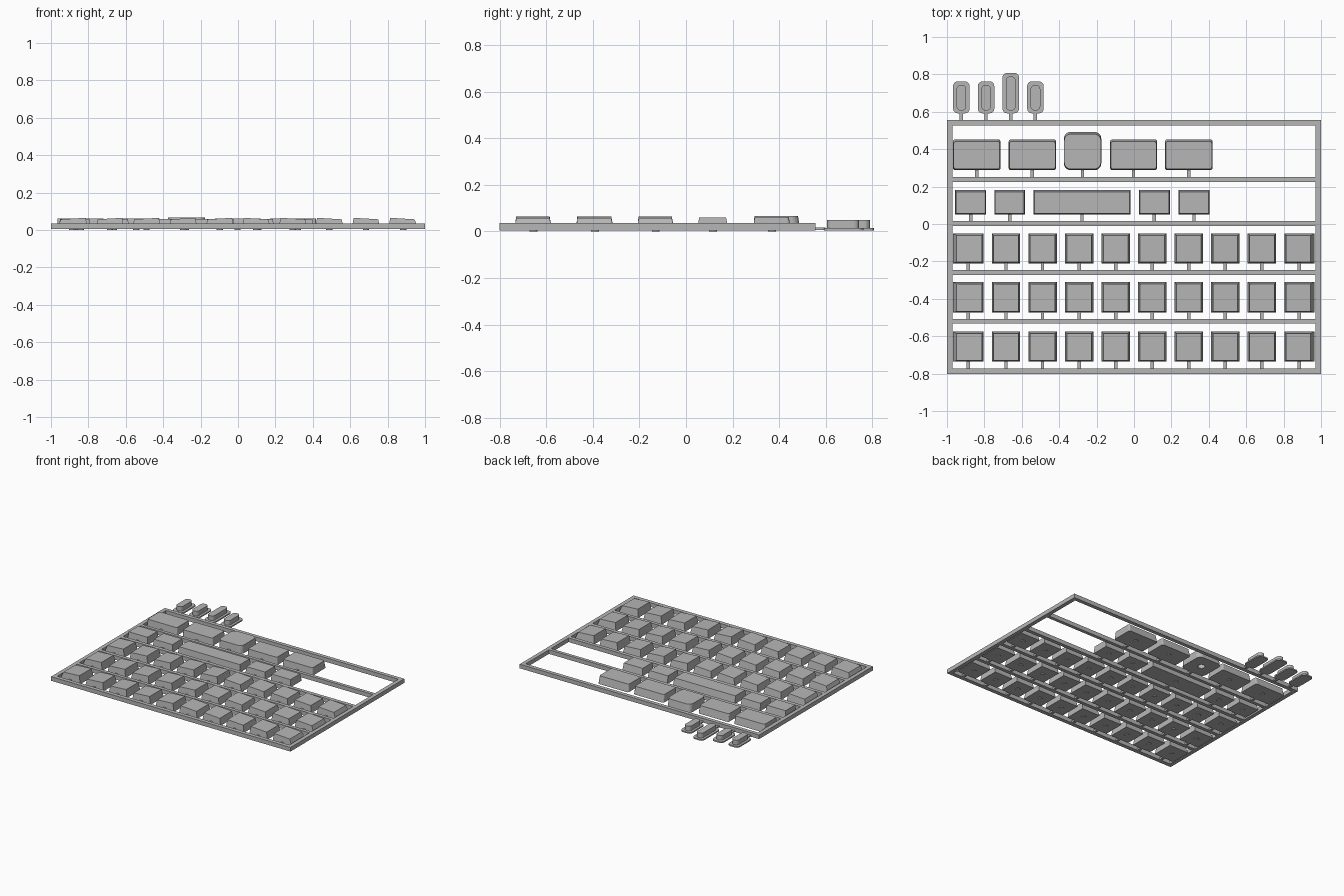
import bpy, bmesh, math

old = bpy.data.objects.get("Cube")
if old:
    bpy.data.objects.remove(old, do_unlink=True)

grey = bpy.data.materials.new("moulded_grey")
grey.use_nodes = True
COLOUR = (0.47, 0.47, 0.47, 1)
grey.diffuse_color = COLOUR
grey.node_tree.nodes["Principled BSDF"].inputs["Base Color"].default_value = COLOUR

BASE, FRAME_TOP = 0.005, 0.036


def finish(bm, name):
    bmesh.ops.recalc_face_normals(bm, faces=bm.faces)
    mesh = bpy.data.meshes.new(name)
    bm.to_mesh(mesh)
    bm.free()
    mesh.materials.append(grey)
    obj = bpy.data.objects.new(name, mesh)
    bpy.context.collection.objects.link(obj)
    return obj


def outline(x0, x1, y0, y1, r, steps=5):
    """Rounded rectangle, or a plain one when r is zero."""
    if r == 0:
        return [(x0, y0), (x1, y0), (x1, y1), (x0, y1)]
    corners = [(x0 + r, y0 + r, 2), (x1 - r, y0 + r, 3),
               (x1 - r, y1 - r, 0), (x0 + r, y1 - r, 1)]
    points = []
    for cx, cy, quarter in corners:
        for i in range(steps + 1):
            a = (quarter + i / steps) * math.pi / 2
            points.append((cx + r * math.cos(a), cy + r * math.sin(a)))
    return points


def add_loft(bm, rings):
    """Closed solid through rings of (x0, x1, y0, y1, radius, z left, z right)."""
    loops = []
    for x0, x1, y0, y1, r, za, zb in rings:
        loops.append([bm.verts.new((x, y, za + (zb - za) * (x - x0) / (x1 - x0)))
                      for x, y in outline(x0, x1, y0, y1, r)])
    n = len(loops[0])
    for low, high in zip(loops, loops[1:]):
        for i in range(n):
            j = (i + 1) % n
            bm.faces.new((low[i], low[j], high[j], high[i]))
    bm.faces.new(loops[0][::-1])
    bm.faces.new(loops[-1])


def add_box(bm, x0, x1, y0, y1, z0, z1):
    add_loft(bm, [(x0, x1, y0, y1, 0, z, z) for z in (z0, z1)])


def add_nub(bm, x, y):
    ret = bmesh.ops.create_cone(bm, cap_ends=True, segments=16, radius1=0.017,
                                radius2=0.017, depth=0.006)
    bmesh.ops.translate(bm, verts=ret["verts"], vec=(x, y, 0.003))


def key(name, x0, x1, y0, y1, za, zb, rail, taper=(0.01, 0.01), r=0, nub=True):
    """Key cap, its moulding nub underneath and the sprue to the rail in front."""
    bm = bmesh.new()
    add_loft(bm, [(x0, x1, y0, y1, r, BASE, BASE),
                  (x0 + taper[0], x1 - taper[1], y0 + 0.006, y1 - 0.011, r, za, zb)])
    cx = (x0 + x1) / 2
    if nub:
        add_nub(bm, cx, (y0 + y1) / 2)
    add_box(bm, cx - 0.009, cx + 0.009, rail, y0 + 0.003, BASE, 0.02)
    return finish(bm, name)


# Frame: two sides and six cross rails
bm = bmesh.new()
for side in (-1, 1):
    add_box(bm, *sorted((side, side * 0.97)), -0.802, 0.556, BASE, FRAME_TOP)
for y0, y1 in [(-0.802, -0.772), (-0.533, -0.507), (-0.272, -0.245),
               (-0.012, 0.016), (0.225, 0.25), (0.527, 0.556)]:
    add_box(bm, -0.97, 0.97, y0, y1, BASE, FRAME_TOP)
finish(bm, "frame")

# Three rows of ten square keys, tops tilted outward
for row, (y0, y1, rail) in enumerate([(-0.736, -0.575, -0.772),
                                      (-0.473, -0.31, -0.507),
                                      (-0.21, -0.05, -0.245)]):
    for col in range(10):
        cx = -0.88 + 0.1955 * col
        x0, x1 = cx - 0.076, cx + 0.076
        taper = (0.01, 0.01)
        if col == 0:
            x0, taper = -0.968, (0.02, 0.01)
        if col == 9:
            x1, taper = 0.964, (0.01, 0.02)
        tilt = (0.057, 0.065) if col < 5 else (0.065, 0.057)
        key(f"square_key_{row}_{col}", x0, x1, y0, y1, *tilt, rail, taper)

# Row with the long space key
for i, (x0, x1) in enumerate([(-0.957, -0.79), (-0.747, -0.583), (-0.538, -0.018),
                              (0.026, 0.192), (0.237, 0.404)]):
    key("space_key" if i == 2 else f"bottom_row_key_{i}", x0, x1, 0.05, 0.183,
        0.06, 0.06, 0.016, (0.005, 0.005))

# Row of wide keys
for i, (x0, x1) in enumerate([(-0.968, -0.714), (-0.67, -0.417),
                              (-0.128, 0.123), (0.166, 0.42)]):
    key(f"wide_key_{i}", x0, x1, 0.288, 0.452, 0.062, 0.062, 0.25,
        (0.004, 0.004), 0.012)

# Rounded centre key with a shallow pocket underneath
centre = key("rounded_key", -0.375, -0.175, 0.288, 0.492, 0.066, 0.066, 0.25,
             (0.002, 0.002), 0.035, nub=False)
bm = bmesh.new()
bmesh.ops.create_cone(bm, cap_ends=True, segments=24, radius1=0.025,
                      radius2=0.025, depth=0.06)
bmesh.ops.translate(bm, verts=bm.verts, vec=(-0.275, 0.39, 0.02))
cutter = finish(bm, "pocket_cutter")
cutter.hide_render = True
pocket = centre.modifiers.new("pocket", "BOOLEAN")
pocket.operation = "DIFFERENCE"
pocket.object = cutter
bpy.context.view_layer.objects.active = centre
bpy.ops.object.modifier_apply(modifier=pocket.name)
bpy.data.objects.remove(cutter, do_unlink=True)

# Four small side buttons on flanges behind the frame
for i in range(4):
    cx = -0.923 + 0.132 * i
    back = 0.808 if i == 2 else 0.762
    bm = bmesh.new()
    flange = (cx - 0.044, cx + 0.044, 0.592, back, 0.024)
    cap = (cx - 0.026, cx + 0.026, 0.606, back - 0.018, 0.024)
    add_loft(bm, [flange + (z, z) for z in (BASE, 0.015)])
    add_loft(bm, [cap + (z, z) for z in (0.012, 0.05)])
    add_box(bm, cx - 0.009, cx + 0.009, 0.55, 0.6, 0.007, 0.017)
    finish(bm, f"side_button_{i}")
